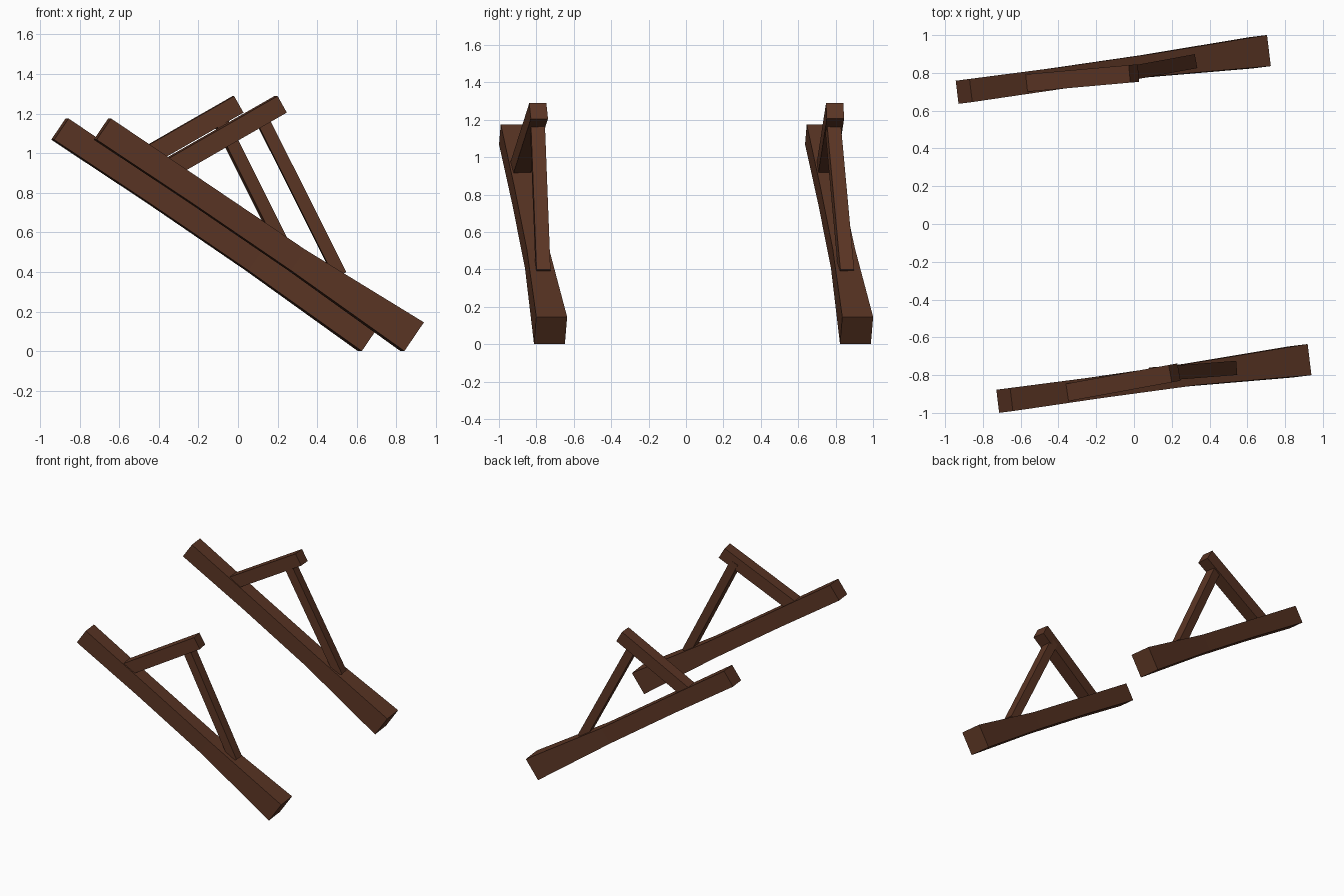
import bpy, bmesh
from mathutils import Vector

cube = bpy.data.objects.get("Cube")
if cube:
    bpy.data.objects.remove(cube, do_unlink=True)

wood = bpy.data.materials.new("dark brown wood")
wood.use_nodes = True
BROWN = (0.105, 0.036, 0.018, 1)
wood.diffuse_color = BROWN
wood.node_tree.nodes["Principled BSDF"].inputs["Base Color"].default_value = BROWN


def loft(name, rings, side, up, offset):
    """Join rectangular sections (centre, width, height) into a closed timber."""
    side, up = Vector(side).normalized(), Vector(up).normalized()
    bm = bmesh.new()
    loops = []
    for centre, w, h in rings:
        c = Vector(centre) + offset
        loops.append([bm.verts.new(c + side * (w / 2 * a) + up * (h / 2 * b))
                      for a, b in ((-1, -1), (1, -1), (1, 1), (-1, 1))])
    for r, s in zip(loops, loops[1:]):
        for i in range(4):
            j = (i + 1) % 4
            bm.faces.new((r[i], r[j], s[j], s[i]))
    bm.faces.new(loops[0])
    bm.faces.new(loops[-1])
    bmesh.ops.recalc_face_normals(bm, faces=bm.faces)
    mesh = bpy.data.meshes.new(name)
    bm.to_mesh(mesh)
    bm.free()
    mesh.materials.append(wood)
    obj = bpy.data.objects.new(name, mesh)
    bpy.context.collection.objects.link(obj)


def bar(name, start, end, w, h, offset):
    """Straight timber between two points, with its width kept level."""
    a, b = Vector(start), Vector(end)
    along = b - a
    side = Vector((0, 0, 1)).cross(along)
    loft(name, [(a, w, h), (b, w, h)], side, along.cross(side), offset)


# Sloping main timber, flared towards its foot
MAIN = [((-0.685, -0.934, 1.122), 0.123, 0.13),
        ((-0.208, -0.868, 0.803), 0.115, 0.125),
        ((0.297, -0.797, 0.46), 0.12, 0.128),
        ((0.88, -0.724, 0.073), 0.166, 0.176)]

# Each frame: name, offset, y of arm (root, tip), y of strut (top, foot)
FRAMES = [("front", (0, 0, 0), (-0.895, -0.788), (-0.795, -0.764)),
          ("back", (-0.215, 1.636, 0), (-0.891, -0.839), (-0.853, -0.779))]

for name, offset, arm, strut in FRAMES:
    off = Vector(offset)
    loft(name + "_main_beam", MAIN, (-0.12, 0.99, 0), (0.56, 0.07, 0.825), off)
    bar(name + "_upper_arm", (-0.37, arm[0], 0.912), (0.215, arm[1], 1.247),
        0.093, 0.096, off)
    bar(name + "_strut", (0.112, strut[0], 1.19), (0.515, strut[1], 0.385),
        0.075, 0.065, off)
